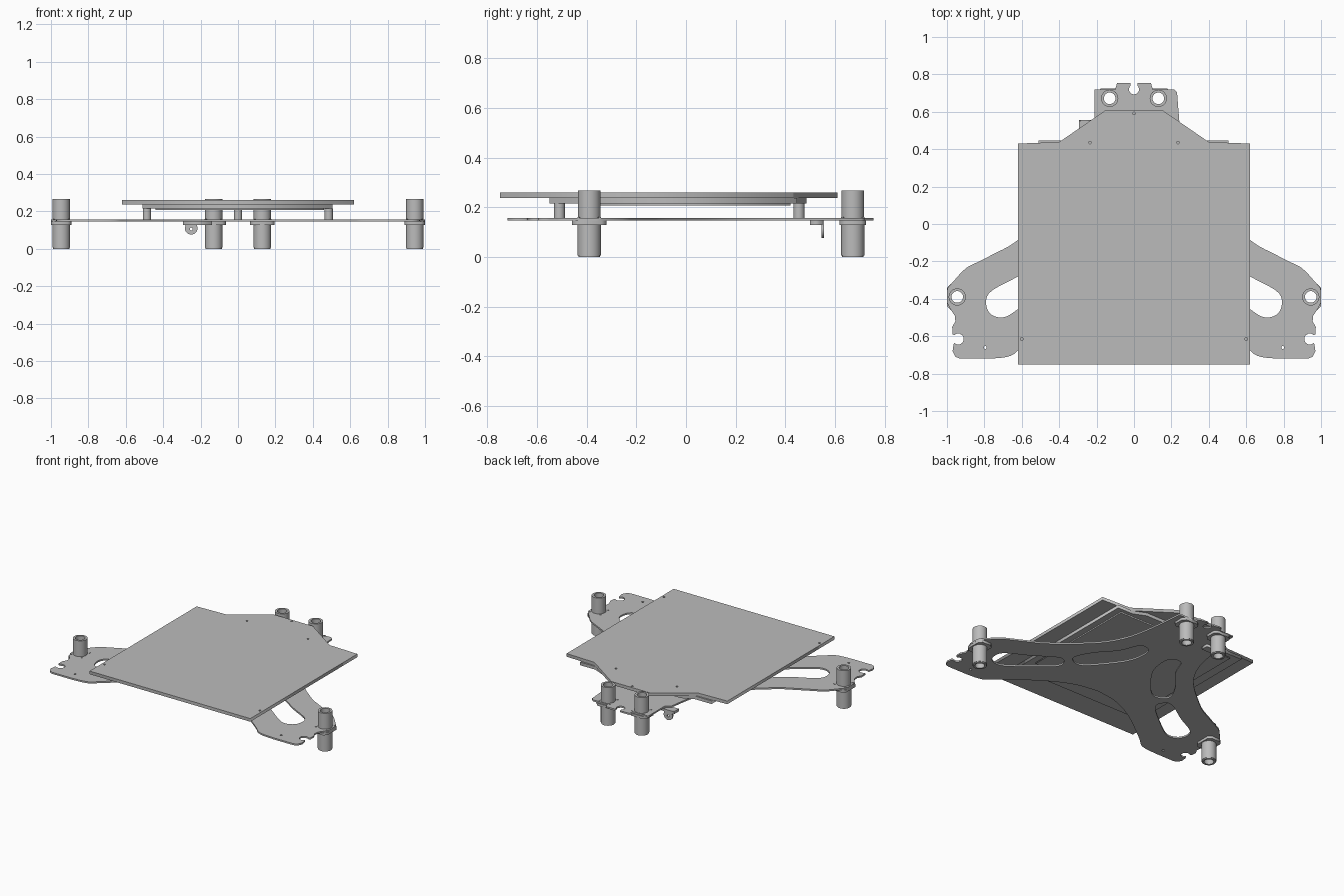
import bpy
from math import cos, sin, pi, radians
from mathutils import Vector, Matrix

cube = bpy.data.objects.get("Cube")
if cube:
    bpy.data.objects.remove(cube, do_unlink=True)

GREY = (0.5, 0.5, 0.5, 1)
mat = bpy.data.materials.new("plain grey")
mat.use_nodes = True
mat.diffuse_color = GREY
mat.node_tree.nodes["Principled BSDF"].inputs["Base Color"].default_value = GREY


def circle(x, y, r, n=32, start=0.0, sweep=2 * pi):
    """Points on a circle, or on an arc when sweep is given."""
    full = abs(sweep) >= 2 * pi
    steps = n if full else n - 1
    return [(x + r * cos(start + sweep * i / steps),
             y + r * sin(start + sweep * i / steps)) for i in range(n)]


def smooth(points, closed=False, steps=5):
    """Soft curve through the given points."""
    n = len(points)
    pick = (lambda i: points[i % n]) if closed else (lambda i: points[max(0, min(n - 1, i))])
    result = []
    for i in range(n if closed else n - 1):
        a, b, c, d = (Vector(pick(i + k)) for k in (-1, 0, 1, 2))
        for s in range(steps):
            t = s / steps
            result.append(tuple(0.5 * (2 * b + (c - a) * t + (2 * a - 5 * b + 4 * c - d) * t ** 2
                                       + (3 * b - a - 3 * c + d) * t ** 3)))
    if not closed:
        result.append(points[-1])
    return result


def mirror(points):
    return [(-x, y) for x, y in reversed(points)]


def box(x0, x1, y0, y1):
    return [(x0, y0), (x1, y0), (x1, y1), (x0, y1)]


def slab(name, loops, z0, z1, matrix=None):
    """Flat part from an outline and its holes, between two heights."""
    curve = bpy.data.curves.new(name, 'CURVE')
    curve.dimensions = '2D'
    curve.fill_mode = 'BOTH'
    curve.extrude = (z1 - z0) / 2
    for loop in loops:
        spline = curve.splines.new('POLY')
        spline.points.add(len(loop) - 1)
        for point, (x, y) in zip(spline.points, loop):
            point.co = (x, y, 0, 1)
        spline.use_cyclic_u = True
    temp = bpy.data.objects.new(name + " helper", curve)
    mesh = bpy.data.meshes.new_from_object(temp)
    bpy.data.objects.remove(temp)
    bpy.data.curves.remove(curve)
    mesh.transform(Matrix.Translation((0, 0, (z0 + z1) / 2)))
    if matrix:
        mesh.transform(matrix)
    mesh.name = name
    mesh.materials.clear()
    mesh.materials.append(mat)
    obj = bpy.data.objects.new(name, mesh)
    bpy.context.collection.objects.link(obj)
    return obj


def round_off(obj):
    bpy.ops.object.select_all(action='DESELECT')
    obj.select_set(True)
    bpy.context.view_layer.objects.active = obj
    bpy.ops.object.shade_smooth_by_angle(angle=radians(30))


# Three-armed base plate: left half of the outline, from rear middle to front middle
rear_tab = circle(0, 0.72, 0.027, 8, -pi / 2, 2.4) + [
    (0.02, 0.755), (0.09, 0.755), (0.1, 0.72), (0.215, 0.72), (0.23, 0.705)]
inner_sweep = smooth([(0.243, 0.54), (0.285, 0.31), (0.39, 0.12), (0.62, -0.085), (0.75, -0.16), (0.89, -0.23)])
arm_tip = [(0.92, -0.255), (0.995, -0.34), (1.0, -0.36), (1.0, -0.42), (0.985, -0.45), (0.958, -0.49),
           (0.955, -0.52), (0.972, -0.55), (0.97, -0.59)]
tip_notch = circle(0.94, -0.615, 0.03, 10, pi / 4, 1.5 * pi)
tip_end = [(0.965, -0.645), (0.97, -0.68), (0.955, -0.71), (0.93, -0.72), (0.78, -0.72)]
front_sweep = smooth([(0.78, -0.72), (0.66, -0.705), (0.574, -0.635), (0.35, -0.47), (0.17, -0.38), (0, -0.35)])
half = rear_tab + inner_sweep + arm_tip + tip_notch + tip_end + front_sweep[1:]
outline = half + mirror(half)[1:-1]
# The right rear corner is squared off beside the small bracket
outline = [(max(x, -0.212) if y > 0.54 else x, y) for x, y in outline]

arm_slot = smooth([(0.775, -0.37), (0.62, -0.28), (0.47, -0.185), (0.41, -0.2), (0.41, -0.28),
                   (0.62, -0.455), (0.71, -0.5), (0.78, -0.465)], closed=True)
body_slot = smooth([(0.395, -0.12), (0.34, 0), (0.23, 0.13), (0.17, 0.26), (0.1, 0.26),
                    (0.075, 0.19), (0.11, 0.05), (0.26, -0.14), (0.34, -0.17)], closed=True)
posts = [("left_front", 0.945, -0.39), ("right_front", -0.945, -0.39),
         ("left_rear", 0.13, 0.672), ("right_rear", -0.13, 0.672)]
cuts = [arm_slot, mirror(arm_slot), body_slot, mirror(body_slot)]
cuts += [circle(x, y, 0.034) for _, x, y in posts]
cuts += [circle(s * 0.795, -0.66, 0.008, 10) for s in (-1, 1)]
slab("base_plate", [outline] + cuts, 0.146, 0.157)

# Hollow posts clamped through the base plate, with flanges and screws
for name, x, y in posts:
    bore = circle(x, y, 0.031)
    tube = slab(name + "_post_upper", [circle(x, y, 0.046), bore], 0.157, 0.267)
    round_off(tube)
    foot = slab(name + "_post_lower", [circle(x, y, 0.044), bore], 0, 0.006)
    round_off(foot)
    tube = slab(name + "_post_lower_tube", [circle(x, y, 0.047), bore], 0.006, 0.13)
    round_off(tube)
    # Flange is longer along the plate edge
    w, d = (0.054, 0.07) if y < 0 else (0.066, 0.053)
    c = 0.02
    flange = [(x + w, y - d + c), (x + w, y + d - c), (x + w - c, y + d), (x - w + c, y + d),
              (x - w, y + d - c), (x - w, y - d + c), (x - w + c, y - d), (x + w - c, y - d)]
    slab(name + "_flange", [flange, bore], 0.128, 0.146)
    for sx in (-1, 1):
        for sy in (-1, 1):
            px, py = x + sx * 0.042, y + sy * 0.042
            slab(name + "_screw", [circle(px, py, 0.006, 10)], 0.157, 0.16)

# Upper deck with chamfered rear corners and screw holes
side = [(0.62, -0.75), (0.62, 0.43), (0.4, 0.438), (0.15, 0.61)]
holes = [circle(x, y, 0.007, 10) for x, y in
         ((0.6, -0.615), (-0.6, -0.615), (0.235, 0.435), (-0.235, 0.435), (0, 0.592))]
slab("upper_deck", [side + mirror(side)] + holes, 0.238, 0.26)

# Support panel under the deck, with a shallow tray below it
slab("support_panel", [[(-0.51, -0.55), (0.505, -0.55), (0.505, 0.447), (0.385, 0.447), (0.3, 0.485),
                        (-0.3, 0.485), (-0.385, 0.447), (-0.51, 0.447)]], 0.216, 0.238)
slab("support_tray", [box(-0.44, 0.46, -0.42, 0.42)], 0.208, 0.216)

# Three standoffs between base plate and panel
for name, x, y in (("left_front", 0.485, -0.51), ("right_front", -0.487, -0.51), ("rear", 0, 0.455)):
    round_off(slab(name + "_standoff", [circle(x, y, 0.022, 20)], 0.157, 0.216))

# Small hanging bracket at the right rear
slab("bracket_foot", [box(-0.295, -0.14, 0.5, 0.55)], 0.128, 0.146)
upright = Matrix.Translation((0, 0.55, 0)) @ Matrix.Rotation(pi / 2, 4, 'X')
tongue = [(-0.215, 0.146), (-0.295, 0.146), (-0.295, 0.128)] + circle(-0.25, 0.11, 0.034, 16, pi * 0.85, pi * 1.3)
slab("bracket_tongue", [tongue, circle(-0.25, 0.105, 0.008, 10)], -0.005, 0.005, upright)
